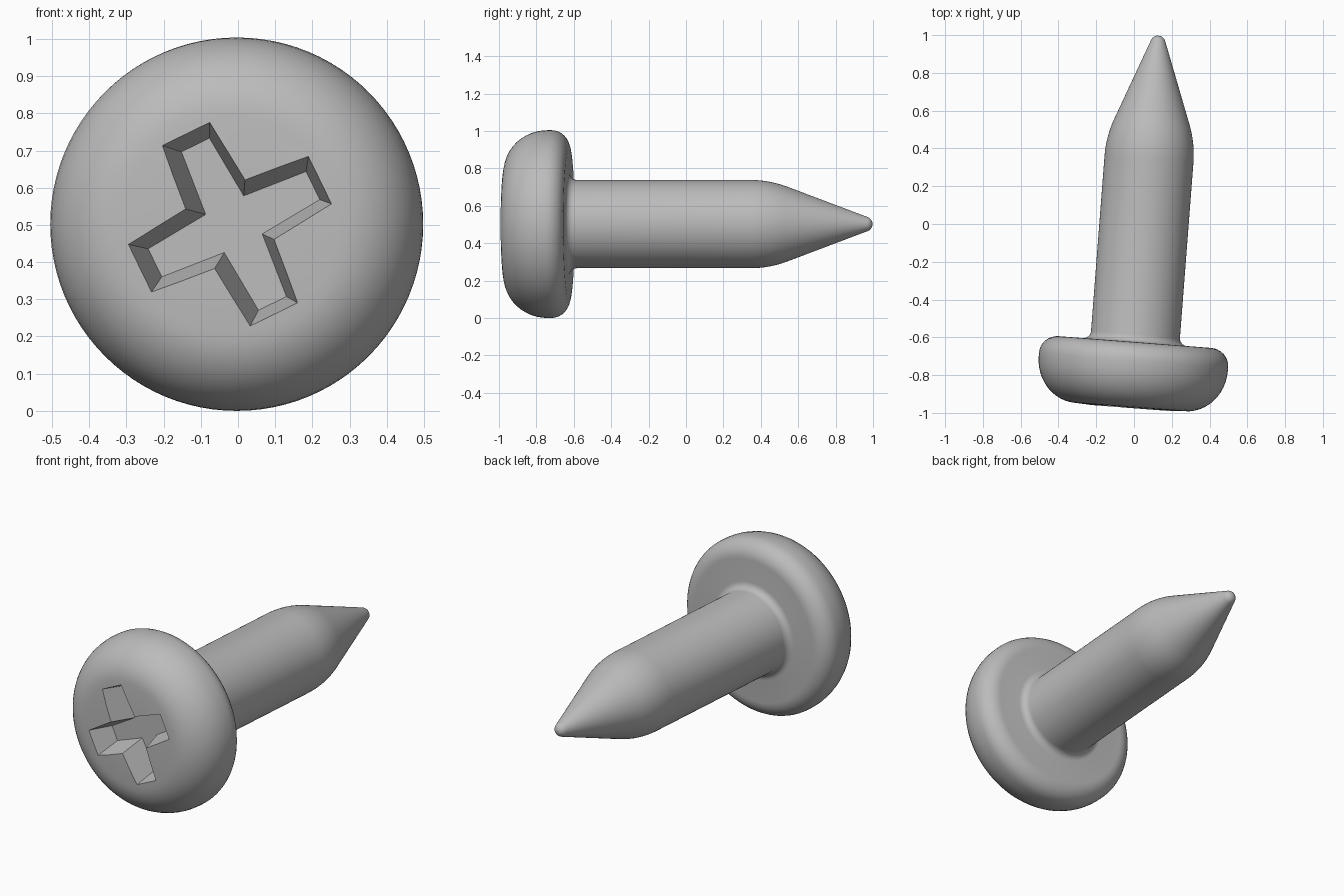
import bpy, bmesh, math
from mathutils import Matrix, Vector

default = bpy.data.objects.get("Cube")
if default:
    bpy.data.objects.remove(default, do_unlink=True)

SEGMENTS = 96
TILT = math.radians(-4.4)      # lean of the screw axis away from +y
CROSS_TURN = math.radians(26)  # turn of the driver recess

steel = bpy.data.materials.new("grey steel")
steel.use_nodes = True
GREY = (0.5, 0.5, 0.5, 1)
steel.diffuse_color = GREY
steel.node_tree.nodes["Principled BSDF"].inputs["Base Color"].default_value = GREY

# Local z runs along the shank from the head face; this lays it along +y
placement = (Matrix.Translation((-0.022, -0.974, 0.502))
             @ Matrix.Rotation(TILT, 4, 'Z')
             @ Matrix.Rotation(math.radians(-90), 4, 'X'))


def arc(r, t, rad_r, rad_t, start, end, steps):
    """Points (radius, distance) on an elliptical arc, angles in degrees."""
    angles = [math.radians(start + (end - start) * i / steps) for i in range(steps + 1)]
    return [(r + rad_r * math.cos(a), t + rad_t * math.sin(a)) for a in angles]


def bend(a, b, c, steps):
    """Quadratic curve from a to c, pulled towards b."""
    a, b, c = Vector(a), Vector(b), Vector(c)
    return [tuple(a * (1 - u) ** 2 + b * 2 * u * (1 - u) + c * u * u)
            for u in (i / steps for i in range(steps + 1))]


def make_object(name, bm):
    bmesh.ops.recalc_face_normals(bm, faces=bm.faces[:])
    mesh = bpy.data.meshes.new(name)
    bm.to_mesh(mesh)
    bm.free()
    mesh.materials.append(steel)
    ob = bpy.data.objects.new(name, mesh)
    ob.matrix_world = placement
    bpy.context.collection.objects.link(ob)
    return ob


# Screw body: head, fillet, shank and rounded point as one turned profile
profile = [(0.2, 0)]
profile += arc(0.29, 0.235, 0.212, 0.23, -90, 0, 12)      # front rim
profile += arc(0.405, 0.255, 0.097, 0.095, 0, 90, 8)      # rear rim
profile += arc(0.276, 0.39, 0.04, 0.04, 270, 180, 5)      # fillet
profile += bend((0.236, 1.32), (0.236, 1.425), (0.198, 1.525), 8)
profile += arc(0, 1.937, 0.04, 0.04, 20, 80, 6)           # point

bm = bmesh.new()
rings = []
for r, t in profile:
    rings.append([bm.verts.new((r * math.cos(a), r * math.sin(a), t))
                  for a in (math.tau * i / SEGMENTS for i in range(SEGMENTS))])
for low, high in zip(rings, rings[1:]):
    for i in range(SEGMENTS):
        j = (i + 1) % SEGMENTS
        bm.faces.new((low[i], low[j], high[j], high[i]))
bm.faces.new(rings[0])
bm.faces.new(rings[-1])
screw = make_object("screw_body", bm)


# Driver recess: a cross that narrows with depth
def cross_ring(bm, t, length, tip, root):
    points = []
    for k in range(4):
        turn = Matrix.Rotation(k * math.pi / 2 - CROSS_TURN, 3, 'Z')
        for p in ((length, -tip, t), (length, tip, t), (root, root, t)):
            points.append(bm.verts.new(turn @ Vector(p)))
    return points


DEPTH = 0.145
OUT = -0.05   # cutter starts this far in front of the head


def taper(top, bottom):
    return top + (top - bottom) * -OUT / DEPTH


bm = bmesh.new()
outer = cross_ring(bm, OUT, taper(0.271, 0.237), taper(0.072, 0.042), taper(0.089, 0.057))
inner = cross_ring(bm, DEPTH, 0.237, 0.042, 0.057)
for i in range(len(outer)):
    j = (i + 1) % len(outer)
    bm.faces.new((outer[i], outer[j], inner[j], inner[i]))
bm.faces.new(outer)
bm.faces.new(inner)
cutter = make_object("recess_cutter", bm)
cutter.hide_render = True

cut = screw.modifiers.new("driver_recess", 'BOOLEAN')
cut.operation = 'DIFFERENCE'
cut.solver = 'EXACT'
cut.object = cutter

bpy.ops.object.select_all(action='DESELECT')
bpy.context.view_layer.objects.active = screw
screw.select_set(True)
bpy.context.view_layer.update()
bpy.ops.object.modifier_apply(modifier=cut.name)
bpy.data.objects.remove(cutter, do_unlink=True)
bpy.ops.object.shade_smooth_by_angle(angle=math.radians(30))
